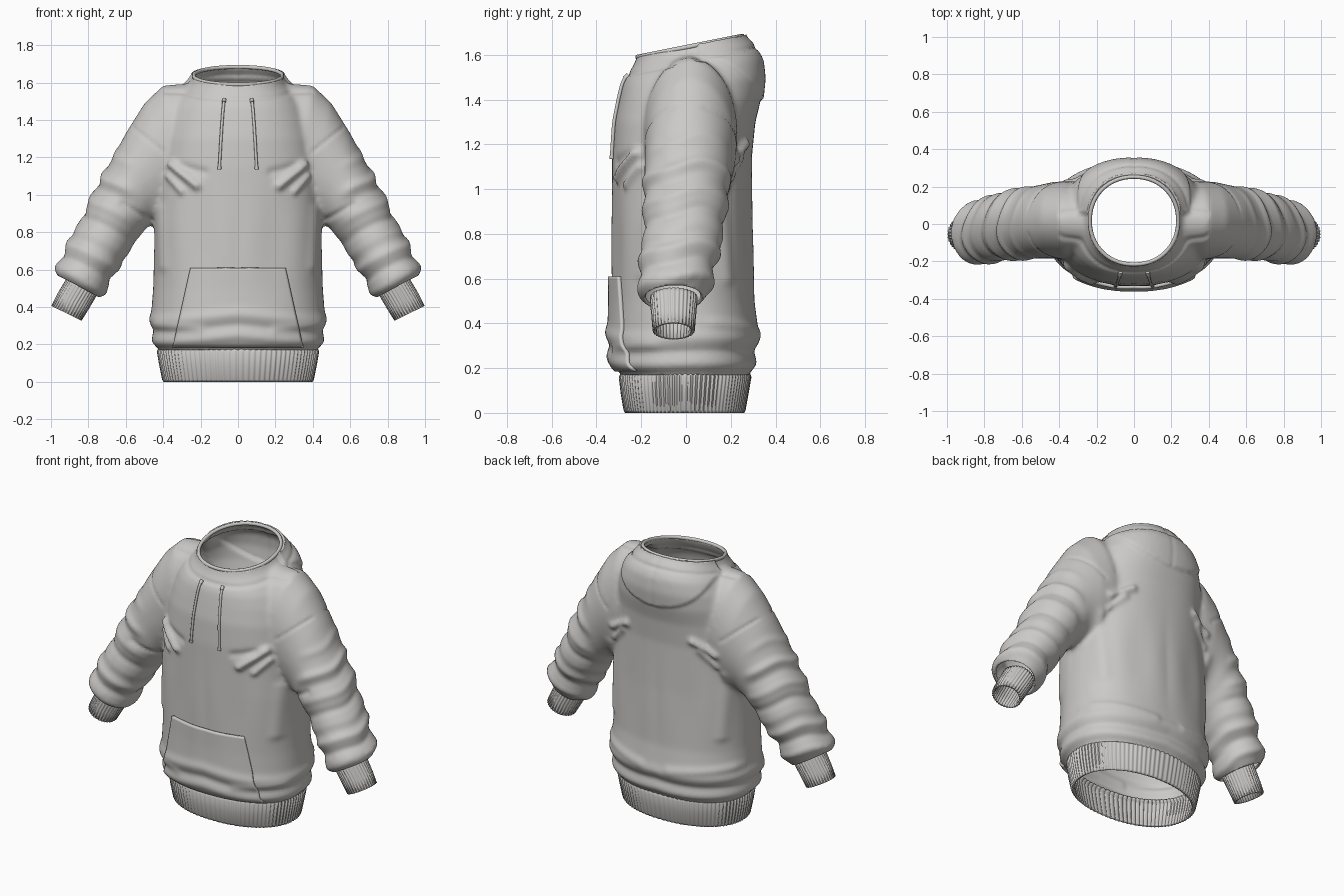
import bpy, bmesh, math
from mathutils import Vector
from mathutils.bvhtree import BVHTree

if "Cube" in bpy.data.objects:
    bpy.data.objects.remove(bpy.data.objects["Cube"])

grey = bpy.data.materials.new("light grey cotton")
grey.use_nodes = True
grey.diffuse_color = (0.6, 0.59, 0.575, 1)
bsdf = grey.node_tree.nodes["Principled BSDF"]
bsdf.inputs["Base Color"].default_value = grey.diffuse_color
bsdf.inputs["Roughness"].default_value = 0.9


def loft(bm, rings, caps=False):
    rows = [[bm.verts.new(p) for p in ring] for ring in rings]
    n = len(rows[0])
    for a, b in zip(rows, rows[1:]):
        for i in range(n):
            bm.faces.new((a[i], a[(i + 1) % n], b[(i + 1) % n], b[i]))
    if caps:
        bm.faces.new(rows[0])
        bm.faces.new(rows[-1])


def add_object(name, bm, thickness=0.0):
    bmesh.ops.recalc_face_normals(bm, faces=bm.faces[:])
    me = bpy.data.meshes.new(name)
    bm.to_mesh(me)
    bm.free()
    me.materials.append(grey)
    me.shade_smooth()
    me.set_sharp_from_angle(angle=math.radians(50))
    ob = bpy.data.objects.new(name, me)
    bpy.context.collection.objects.link(ob)
    if thickness:
        mod = ob.modifiers.new("cloth thickness", 'SOLIDIFY')
        mod.thickness, mod.offset = thickness, -1
    return ob


def spow(v, e):
    return math.copysign(abs(v) ** e, v)


def torso_ring(z, tilt, rx, front, back, n=96, ribs=0, depth=0.0, power=0.87):
    cy, ry = (front + back) / 2, (back - front) / 2
    pts = []
    for i in range(n):
        a = 2 * math.pi * i / n
        k = 1 + depth * math.cos(ribs * a)
        y = cy + ry * k * spow(math.sin(a), power)
        pts.append((rx * k * spow(math.cos(a), power), y, z + tilt * y))
    return pts


def sleeve_ring(side, ox, oz, ix, iz, ry, cy, n=64, ribs=0, depth=0.0):
    # ring spanned between an outer point, an inner point and the y axis
    pts = []
    for i in range(n):
        a = 2 * math.pi * i / n
        k = 1 + depth * math.cos(ribs * a)
        c = math.cos(a) * k / 2
        pts.append((side * ((ox + ix) / 2 + (ox - ix) * c),
                    cy + ry * k * math.sin(a), (oz + iz) / 2 + (oz - iz) * c))
    return pts


# Torso: height, tilt, half width, front, back
torso = [(0.1, 0, .41, -.27, .27), (.17, 0, .42, -.285, .28), (.2, 0, .445, -.32, .3),
         (.28, 0, .465, -.335, .315), (.36, 0, .465, -.335, .325), (.5, 0, .455, -.33, .305),
         (.85, 0, .45, -.33, .295), (1.15, 0, .43, -.33, .295), (1.3, 0, .41, -.32, .31),
         (1.4, 0, .39, -.3, .335), (1.48, .05, .36, -.285, .345), (1.54, .12, .32, -.265, .335),
         (1.59, .2, .265, -.24, .29), (1.63, .2, .238, -.22, .255), (1.72, .2, .235, -.215, .25)]
# Sleeve: outer x z, inner x z, half depth, centre y
sleeve = [(.2, 1.6, .15, 1.0, .18, .01), (.4, 1.585, .28, .92, .21, .02),
          (.5, 1.49, .36, .87, .205, .02), (.6, 1.33, .44, .85, .195, .01),
          (.69, 1.16, .49, .82, .19, 0), (.78, 1.0, .54, .76, .185, -.005),
          (.86, .83, .6, .67, .175, -.02), (.93, .7, .655, .59, .17, -.04),
          (.97, .62, .685, .52, .165, -.05), (.955, .555, .715, .475, .14, -.055),
          (.925, .53, .755, .455, .115, -.055), (.96, .46, .79, .38, .1, -.055)]

bm = bmesh.new()
loft(bm, [torso_ring(*r) for r in torso], caps=True)
for side in (1, -1):
    loft(bm, [sleeve_ring(side, *r) for r in sleeve], caps=True)
base = add_object("garment_base", bm)

# Fuse torso and sleeves into one smooth skin
remesh = base.modifiers.new("fuse", 'REMESH')
remesh.mode, remesh.voxel_size = 'VOXEL', 0.014
relax = base.modifiers.new("relax", 'SMOOTH')
relax.factor, relax.iterations = 0.5, 9
bpy.context.view_layer.update()
fused = base.evaluated_get(bpy.context.evaluated_depsgraph_get()).to_mesh()
bm = bmesh.new()
bm.from_mesh(fused)
bpy.data.objects.remove(base)


# Open the hem, the neck and both wrists
def cut(co, no, side=0):
    faces = [f for f in bm.faces if not side or f.calc_center_median().x * side > .6]
    edges = {e for f in faces for e in f.edges}
    verts = {v for f in faces for v in f.verts}
    bmesh.ops.bisect_plane(bm, geom=faces + list(edges) + list(verts), dist=1e-5,
                           plane_co=co, plane_no=no, clear_outer=True)


cut((0, 0, .17), (0, 0, -1))
cut((0, 0, 1.633), (0, -.2, 1))
for side in (1, -1):
    cut((side * .835, 0, .505), (side * .477, 0, -.879), side)


def bump(d, w):
    return math.exp(-(d / w) ** 2)


def step(a, b, v):
    t = min(1, max(0, (v - a) / (b - a)))
    return t * t * (3 - 2 * t)


# Creases: facing (-1 front, 1 back), x z to x z, width, height
creases = [(-1, .35, 1.16, .22, 1.05, .022, .028), (-1, .37, 1.1, .3, 1.02, .018, .018),
           (-1, .3, 1.15, .18, 1.12, .02, -.01), (-1, .42, .92, .4, .62, .03, .01),
           (-1, .56, 1.36, .4, 1.23, .009, -.006), (1, .56, 1.36, .4, 1.23, .009, -.006),
           (1, .36, 1.13, .23, 1.2, .022, .022), (1, .36, 1.05, .27, 1.14, .02, .015),
           (-1, .46, .86, .62, .95, .014, -.01), (1, .4, 1.0, .38, .6, .03, .01),
           (-1, .43, .3, .2, .28, .022, .009), (1, .43, .4, .1, .36, .025, .01)]
# Rolls around the sleeve: distance along it, height
rolls = [(-.79, .006), (-.66, .013), (-.6, -.007), (-.52, .009), (-.43, -.011),
         (-.35, .005), (-.26, .012), (-.19, -.012), (-.11, .013)]


def relief(p):
    x, y, z = abs(p.x), p.y, p.z
    h = 0
    for face, x1, z1, x2, z2, w, amount in creases:
        if y * face > .04:
            dx, dz = x2 - x1, z2 - z1
            t = min(1, max(0, ((x - x1) * dx + (z - z1) * dz) / (dx * dx + dz * dz)))
            h += amount * bump(math.hypot(x - x1 - t * dx, z - z1 - t * dz), w)
    on_sleeve = step(.52, .62, x)
    s = .46 * x - .89 * z + .12 * y + .015 * math.sin(y * 20)
    h += on_sleeve * sum(a * bump(s - c, .027) for c, a in rolls)
    on_torso = 1 - step(.47, .54, x)
    wave = z + .02 * math.sin(5 * x + 2 * y)
    h += on_torso * (.01 * bump(wave - .35, .03) - .009 * bump(wave - .29, .022)
                     + .01 * bump(wave - .235, .025))
    h += on_torso * .004 * math.sin(24 * x) * bump(z - .75, .25)
    # neckline seam
    if x < .4 and z > 1.4:
        h -= .007 * bump(z - .2 * y - 1.565, .009)
    # back yoke
    if y > .05 and z > 1.3:
        r = math.hypot(x / .3, (z - 1.57) / .17)
        h += .012 * (1 - step(.95, 1.03, r))
        if r < 1:
            h -= .005 * bump(x, .008)
    return h


bm.normal_update()
moves = [(v, v.normal * relief(v.co)) for v in bm.verts]
for v, d in moves:
    v.co += d
tree = BVHTree.FromBMesh(bm)
add_object("garment_body", bm, 0.014)


def front_y(x, z):
    hit = tree.ray_cast(Vector((x, -2, z)), Vector((0, 1, 0)))[0]
    return hit.y if hit else -.28


# Front pouch pocket following the cloth
bm = bmesh.new()
cols, rows = 48, 32
grid = []
for j in range(rows + 1):
    z = .185 + .425 * j / rows
    half = .35 - .095 * j / rows
    xs = [half * (2 * i / cols - 1) for i in range(cols + 1)]
    grid.append([bm.verts.new((x, front_y(x, z) - .017, z)) for x in xs])
for a, b in zip(grid, grid[1:]):
    for i in range(cols):
        bm.faces.new((a[i], a[i + 1], b[i + 1], b[i]))
pocket = add_object("front_pocket", bm)
mod = pocket.modifiers.new("cloth thickness", 'SOLIDIFY')
mod.thickness, mod.offset = .02, -1

# Ribbed waistband
bm = bmesh.new()
band = [(.0, .395, -.27, .258), (.012, .402, -.277, .264), (.09, .418, -.29, .278),
        (.16, .43, -.298, .29), (.178, .424, -.29, .284), (.19, .41, -.275, .27)]
loft(bm, [torso_ring(z, 0, rx, f, b, 540, 90, .009, .93) for z, rx, f, b in band])
add_object("waistband", bm, .014)

# Ribbed cuffs
for side, label in ((1, "left"), (-1, "right")):
    bm = bmesh.new()
    rings = [(.912, .56, .748, .48, .103, -.055), (.922, .54, .757, .463, .104, -.055),
             (.965, .468, .8, .39, .097, -.055), (.996, .405, .838, .328, .092, -.055)]
    loft(bm, [sleeve_ring(side, *r, n=192, ribs=32, depth=.025) for r in rings])
    add_object(label + "_cuff", bm, .013)


def cord(name, points, radius, closed=False):
    cu = bpy.data.curves.new(name, 'CURVE')
    cu.dimensions, cu.bevel_depth, cu.bevel_resolution = '3D', radius, 2
    cu.use_fill_caps = True
    sp = cu.splines.new('POLY')
    sp.points.add(len(points) - 1)
    for p, co in zip(sp.points, points):
        p.co = (*co, 1)
    sp.use_cyclic_u = closed
    sp.use_smooth = True
    cu.materials.append(grey)
    ob = bpy.data.objects.new(name, cu)
    bpy.context.collection.objects.link(ob)


# Neck rim and drawstrings with knotted ends
cord("neck_rim", torso_ring(1.633, .2, .236, -.216, .252, 80, power=.95), .011, True)
for side, label in ((1, "left"), (-1, "right")):
    path = []
    for i in range(25):
        t = i / 24
        x, z = side * (.073 + .027 * t ** .7), 1.51 - .375 * t
        path.append((x, front_y(x, z) - .007, z))
    cord(label + "_drawstring", path, .008)
    cord(label + "_drawstring_tip", path[-2:], .011)
    cord(label + "_drawstring_eyelet", path[:2], .011)
